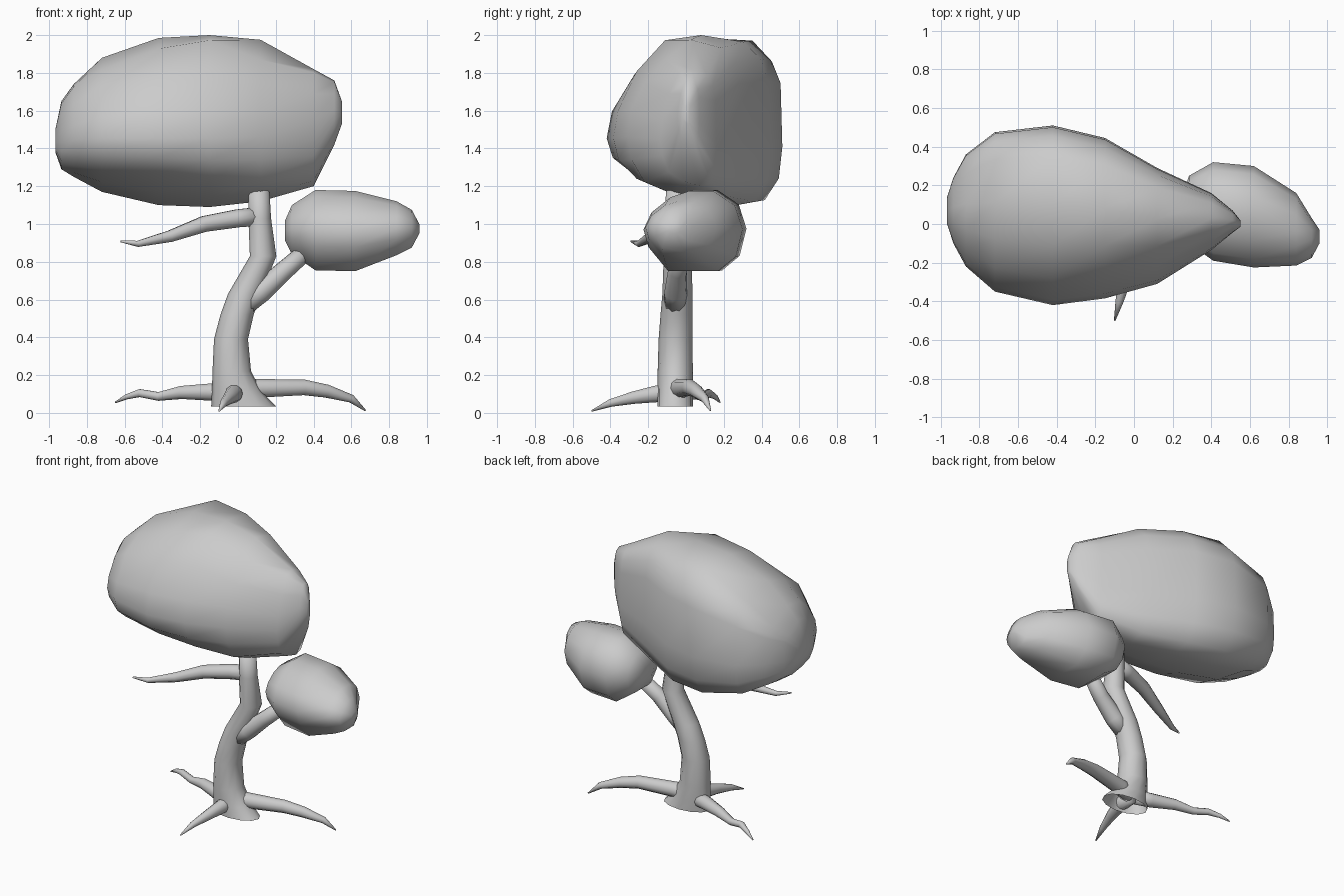
import bpy, bmesh, math
from mathutils import Vector


def loft(name, rings, cap_start=True, cap_end=True):
    """Skin a list of equal-length point rings into one smooth object."""
    bm = bmesh.new()
    vs = [[bm.verts.new(p) for p in r] for r in rings]
    n = len(vs[0])
    for a, b in zip(vs, vs[1:]):
        for i in range(n):
            j = (i + 1) % n
            bm.faces.new((a[i], a[j], b[j], b[i]))
    if cap_start:
        bm.faces.new(vs[0][::-1])
    if cap_end:
        bm.faces.new(vs[-1])
    bmesh.ops.recalc_face_normals(bm, faces=bm.faces)
    for f in bm.faces:
        f.smooth = True
    me = bpy.data.meshes.new(name)
    bm.to_mesh(me)
    bm.free()
    ob = bpy.data.objects.new(name, me)
    bpy.context.collection.objects.link(ob)
    return ob


def limb(name, path, sides=10):
    """Tapered tube along (x, y, z, radius) points."""
    pts = [Vector(p[:3]) for p in path]
    rings = []
    for i, p in enumerate(pts):
        t = (pts[min(i + 1, len(pts) - 1)] - pts[max(i - 1, 0)]).normalized()
        u = t.cross(Vector((0, 0, 1))).normalized()
        w = u.cross(t)
        angles = [2 * math.pi * k / sides for k in range(sides)]
        rings.append([p + path[i][3] * (u * math.cos(a) + w * math.sin(a)) for a in angles])
    return loft(name, rings)


def foliage(name, profile, sections, dips=None):
    """Clump: one cross-section profile fitted to (x, y0, y1, z0, z1) boxes.
    dips: section index -> {profile index: height offset} for hollows and slopes."""
    rings = []
    for s, (x, y0, y1, z0, z1) in enumerate(sections):
        d = (dips or {}).get(s, {})
        rings.append([(x, y0 + u * (y1 - y0), z0 + v * (z1 - z0) + d.get(k, 0))
                      for k, (u, v) in enumerate(profile)])
    return loft(name, rings)


# Trunk: horizontal rings (x, y, z, rx, ry), flared and open at the base
trunk = [(.03, -.057, .035, .172, .095), (-.005, -.057, .11, .133, .095),
         (-.033, -.057, .22, .102, .093), (-.037, -.055, .39, .09, .09),
         (-.005, -.05, .52, .088, .085), (.035, -.045, .63, .088, .08),
         (.133, -.045, .83, .07, .073), (.115, -.05, 1.03, .06, .062),
         (.11, -.05, 1.2, .055, .055)]
loft("trunk", [[(x + rx * math.cos(k * math.pi / 6), y + ry * math.sin(k * math.pi / 6), z)
                for k in range(12)] for x, y, z, rx, ry in trunk], cap_start=False)

# Branches
limb("right_branch", [(.03, -.055, .57, .062), (.12, -.055, .64, .06),
                      (.24, -.045, .75, .052), (.4, .0, .89, .045)])
limb("left_branch", [(.11, -.05, 1.04, .052), (0, -.07, 1.03, .05), (-.18, -.12, 1.0, .044),
                     (-.36, -.18, .935, .032), (-.53, -.25, .895, .017), (-.62, -.29, .908, .005)])

# Roots
limb("right_root", [(0, -.05, .125, .06), (.1, -.03, .13, .052), (.35, .02, .135, .043),
                    (.47, .055, .115, .036), (.6, .1, .075, .022), (.675, .13, .012, .004)])
limb("left_root", [(-.05, -.04, .11, .05), (-.15, -.01, .11, .047), (-.3, .05, .108, .036),
                   (-.42, .09, .087, .024), (-.52, .12, .105, .022), (-.59, .155, .085, .014),
                   (-.65, .18, .055, .004)])
limb("front_root", [(-.02, -.05, .11, .052), (-.022, -.16, .1, .046), (-.045, -.28, .08, .034),
                    (-.075, -.4, .052, .021), (-.1, -.5, .01, .004)])

# Large foliage clump: teardrop pointed to the right, underside rising to the front
big_profile = [(0, .4), (.03, .56), (.15, .79), (.33, .97), (.56, 1), (.83, .95), (.94, .86),
               (.99, .73), (1, .35), (.98, .16), (.9, .03), (.72, 0), (.4, .045), (.15, .12),
               (.035, .26)]
foliage("large_foliage", big_profile, [
    (-.967, 0, .14, 1.38, 1.5), (-.935, -.1, .24, 1.29, 1.65), (-.87, -.22, .36, 1.25, 1.74),
    (-.72, -.35, .475, 1.17, 1.88), (-.42, -.42, .51, 1.1, 1.985), (-.15, -.385, .445, 1.09, 2),
    (.12, -.31, .29, 1.12, 1.975), (.4, -.135, .16, 1.2, 1.82), (.51, -.045, .07, 1.42, 1.76),
    (.55, -.015, .02, 1.53, 1.65)],
    dips={1: {5: -.05, 6: -.04}, 2: {5: -.06, 6: -.04},
          3: {3: -.04, 5: -.03, 12: .02, 13: .03, 14: .01},
          4: {2: -.02, 3: -.03, 5: .03, 12: .03, 13: .06, 14: .02},
          5: {5: .01, 12: .02, 13: .04, 14: .01}, 6: {2: -.05, 3: -.08}})

# Small foliage clump
small_profile = [(0, .52), (.08, .73), (.27, .92), (.46, 1), (.7, 1), (.92, .82), (1, .52),
                 (.93, .18), (.75, 0), (.25, 0), (.05, .3)]
foliage("small_foliage", small_profile, [
    (.25, .0, .15, .91, 1.02), (.285, -.1, .25, .84, 1.1), (.41, -.19, .32, .755, 1.18),
    (.62, -.225, .3, .75, 1.175), (.84, -.215, .16, .835, 1.12), (.92, -.175, .03, .875, 1.075),
    (.96, -.1, -.03, .95, 1.0)])
